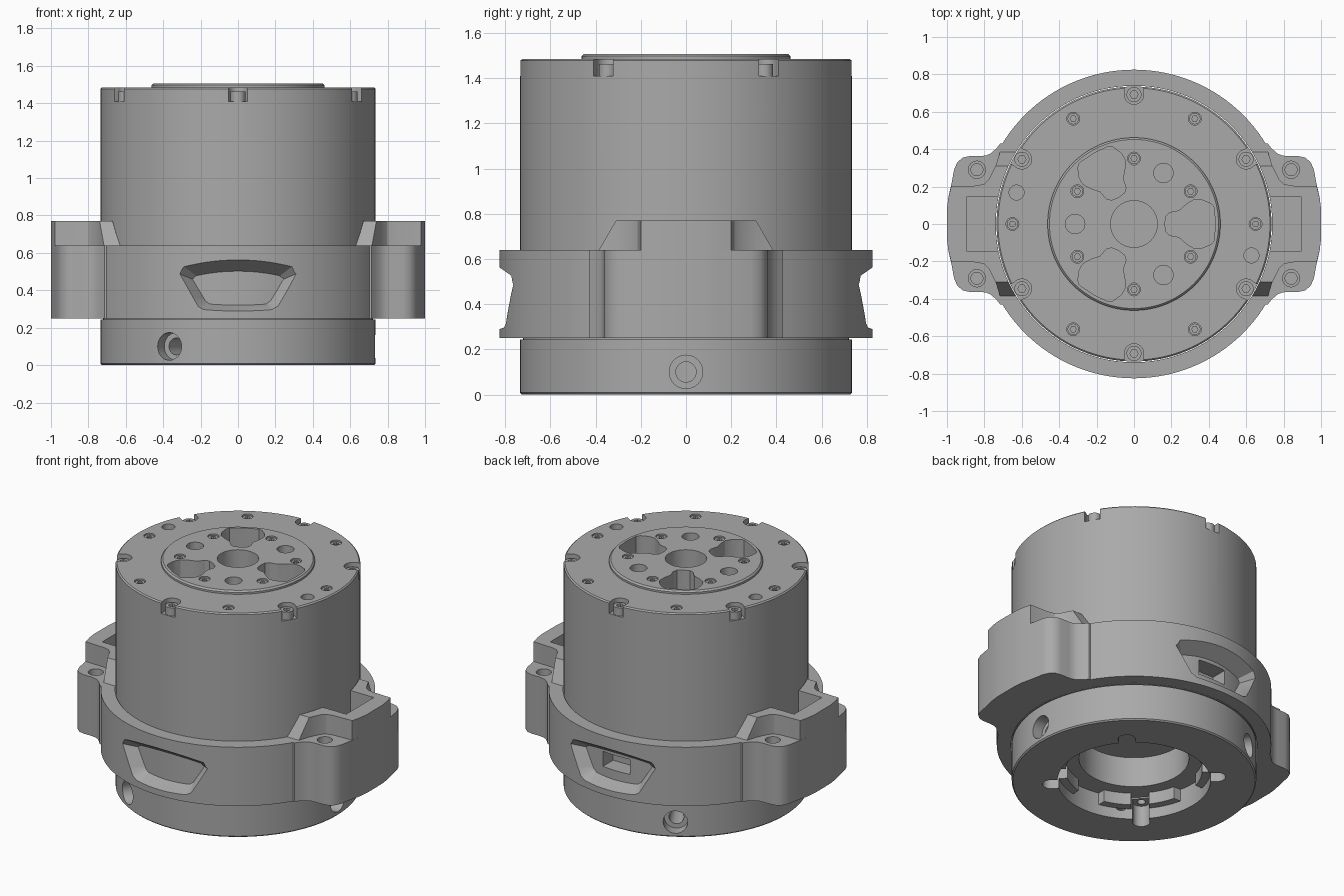
import bpy, bmesh
from math import sin, cos, pi, radians
from mathutils import Matrix, Vector

cube = bpy.data.objects.get("Cube")
if cube:
    bpy.data.objects.remove(cube)

metal = bpy.data.materials.new("machined_grey")
metal.use_nodes = True
GREY = (0.4, 0.4, 0.4, 1)
metal.diffuse_color = GREY
metal.node_tree.nodes["Principled BSDF"].inputs["Base Color"].default_value = GREY


def finish(name, bm):
    bmesh.ops.recalc_face_normals(bm, faces=bm.faces)
    mesh = bpy.data.meshes.new(name)
    bm.to_mesh(mesh)
    bm.free()
    mesh.materials.append(metal)
    ob = bpy.data.objects.new(name, mesh)
    bpy.context.collection.objects.link(ob)
    return ob


def lathe(name, profile, steps=128):
    bm = bmesh.new()
    vs = [bm.verts.new((r, 0, z)) for r, z in profile]
    es = [bm.edges.new(p) for p in zip(vs, vs[1:])]
    bmesh.ops.spin(bm, geom=vs + es, cent=(0, 0, 0), axis=(0, 0, 1), angle=2 * pi, steps=steps)
    bmesh.ops.remove_doubles(bm, verts=bm.verts, dist=1e-5)
    return finish(name, bm)


def loft(name, low, high):
    """Solid between two matching closed loops of 3D points."""
    bm = bmesh.new()
    a = [bm.verts.new(p) for p in low]
    b = [bm.verts.new(p) for p in high]
    bm.faces.new(a)
    bm.faces.new(b)
    for i in range(len(a)):
        j = (i + 1) % len(a)
        bm.faces.new((a[i], a[j], b[j], b[i]))
    return finish(name, bm)


def prism(name, pts, z0, z1):
    return loft(name, [(x, y, z0) for x, y in pts], [(x, y, z1) for x, y in pts])


def disc(r, cx=0, cy=0, n=32):
    return [(cx + r * cos(2 * pi * i / n), cy + r * sin(2 * pi * i / n)) for i in range(n)]


def rect(x0, x1, y0, y1):
    return [(x0, y0), (x1, y0), (x1, y1), (x0, y1)]


def turned(pts, deg):
    m = Matrix.Rotation(radians(deg), 2)
    return [tuple(m @ Vector(p)) for p in pts]


def mirrored(half):
    """Close a half outline (y > 0) across the x axis."""
    return half + [(x, -y) for x, y in reversed(half) if y > 0]


def boolean(target, tool, op="DIFFERENCE"):
    mod = target.modifiers.new("cut", "BOOLEAN")
    mod.operation, mod.solver, mod.object = op, "EXACT", tool
    bpy.context.view_layer.objects.active = target
    bpy.ops.object.modifier_apply(modifier=mod.name)
    bpy.data.objects.remove(tool)


def drill(target, pts, z0, z1):
    boolean(target, prism("cutter", pts, z0, z1))


def radial_drill(target, r, r0, r1, z, deg):
    tool = prism("cutter", disc(r), r0, r1)
    tool.data.transform(Matrix.Translation((0, 0, z)) @ Matrix.Rotation(radians(deg), 4, "Z")
                        @ Matrix.Rotation(pi / 2, 4, "Y"))
    boolean(target, tool)


def polar(r, deg):
    return r * cos(radians(deg)), r * sin(radians(deg))


# Turned housing: base, seam, barrel and output flange, with the stepped bore below
TOP, FLANGE = 1.485, 1.507
housing = lathe("housing", [
    (0, .35), (.33, .35), (.33, .15), (.46, .15), (.46, 0), (.727, 0), (.735, .008),
    (.735, .243), (.722, .243), (.722, .252), (.735, .252), (.735, 1.477), (.727, TOP),
    (.462, TOP), (.462, 1.497), (.452, FLANGE), (0, FLANGE)])

# Flange openings: centre bore, three lobed pockets, three round holes
drill(housing, disc(.125, n=48), 1.36, 1.6)
lobe = mirrored([(.165, 0), (.17, .04), (.19, .06), (.24, .07), (.28, .105), (.32, .13),
                 (.36, .13), (.41, .11), (.428, .09), (.435, 0)])
for a in (0, 120, 240):
    drill(housing, turned(lobe, a), 1.36, 1.6)
    drill(housing, disc(.052, *polar(.315, a + 60)), 1.4, 1.6)
for a in (165, 345):
    drill(housing, disc(.04, *polar(.65, a)), 1.38, 1.6)


def screw(name, r, head_r, deg, z0, z1):
    x, y = polar(r, deg)
    ob = prism(name, disc(head_r, x, y, 24), z0, z1)
    drill(ob, disc(head_r * .55, x, y, 6), z1 - .02, z1 + .1)
    return ob


# Rim notches with cap screws, and small countersunk screws on both faces
for k in range(6):
    a = 30 + 60 * k
    drill(housing, disc(.052, *polar(.692, a)), 1.41, 1.6)
    drill(housing, turned(rect(.692, .8, -.05, .05), a), 1.41, 1.6)
    screw("rim_screw", .692, .04, a, 1.405, 1.462)
    for name, r, b, z in (("face_screw", .65, a + 30, TOP), ("flange_screw", .35, a, FLANGE)):
        drill(housing, disc(.034, *polar(r, b)), z - .035, z + .1)
        screw(name, r, .03, b, z - .04, z - .008)

# Countersunk radial holes in the base
for a in (0, 120, 240):
    radial_drill(housing, .074, .66, .9, .1, a)
    radial_drill(housing, .045, .4, .9, .1, a)

# Key notches around the lower bore
for k in range(4):
    a = 45 + 90 * k
    drill(housing, disc(.052, *polar(.5, a)), -.1, .14)
    drill(housing, turned(rect(.42, .5, -.05, .05), a), -.1, .14)
    drill(housing, disc(.025, *polar(.5, a)), .1, .19)

# Interrupted ledge inside the lower bore
ledge = lathe("bore_ledge", [(.41, .07), (.462, .07), (.462, .152), (.41, .152), (.41, .07)])
for k in range(4):
    drill(ledge, turned(rect(.3, .6, -.1, .1), 90 * k), 0, .3)
    drill(ledge, turned(rect(.3, .6, -.055, .055), 90 * k + 45), 0, .3)

# Rear cable window in the barrel
drill(housing, rect(-.1, .1, .62, .9), .38, .48)

# Collar with two mounting ears
C0, C1 = .25, .64
collar = prism("collar", disc(.825, n=128), C0, C1)
ear = mirrored([(1, 0), (1, .08), (.993, .14), (.975, .22), (.962, .29), (.945, .33), (.915, .355),
                (.88, .363), (.82, .363), (.79, .367), (.765, .378), (.735, .405), (.715, .43),
                (.5, .43)])
wall = mirrored([(1, 0), (1, .08), (.993, .14), (.978, .2), (.84, .205), (.8, .215), (.775, .24),
                 (.74, .31), (.715, .39), (.55, .42)])
for side in (0, 180):
    boolean(collar, prism("cutter", turned(ear, side), C0, C1), "UNION")
drill(collar, disc(.739, n=128), 0, 1)

# Collar windows with flared edges, front and back
outer = [(.36, .58), (.40, .525), (.24, .295), (.2, .28)]
inner = [(.22, .475), (.245, .46), (.165, .35), (.14, .335)]


def window_loop(half, y):
    return [(x, y, z) for x, z in half] + [(-x, y, z) for x, z in reversed(half)]


for s in (-1, 1):
    boolean(collar, loft("cutter", window_loop(inner, s * .70), window_loop(outer, s * .85)))

# Raised pocket walls on the ears, with sloped ends, pockets and bolt holes
slope = [(-.385, C1), (.385, C1), (.31, .77), (-.31, .77)]
for side, label in ((0, "left"), (180, "right")):
    s = 1 if side == 0 else -1
    rim = prism(label + "_ear_wall", turned(wall, side), .6, .8)
    boolean(rim, loft("cutter", [(-1.2, y, z) for y, z in slope],
                      [(1.2, y, z) for y, z in slope]), "INTERSECT")
    drill(rim, disc(.739, n=128), 0, 1)
    pocket = turned(rect(.5, .895, -.145, .145), side)
    drill(rim, pocket, .4, 1)
    drill(collar, pocket, .4, 1)
    for y in (-.29, .29):
        drill(collar, disc(.046, s * .84, y), .46, 1)
        drill(collar, disc(.032, s * .84, y), .32, 1)

# Smooth curved walls, keep machined edges crisp
bpy.ops.object.select_all(action="DESELECT")
for ob in bpy.context.scene.objects:
    if ob.type == "MESH" and ob.data.materials and ob.data.materials[0] == metal:
        ob.select_set(True)
bpy.context.view_layer.objects.active = housing
bpy.ops.object.shade_smooth_by_angle(angle=radians(30))
